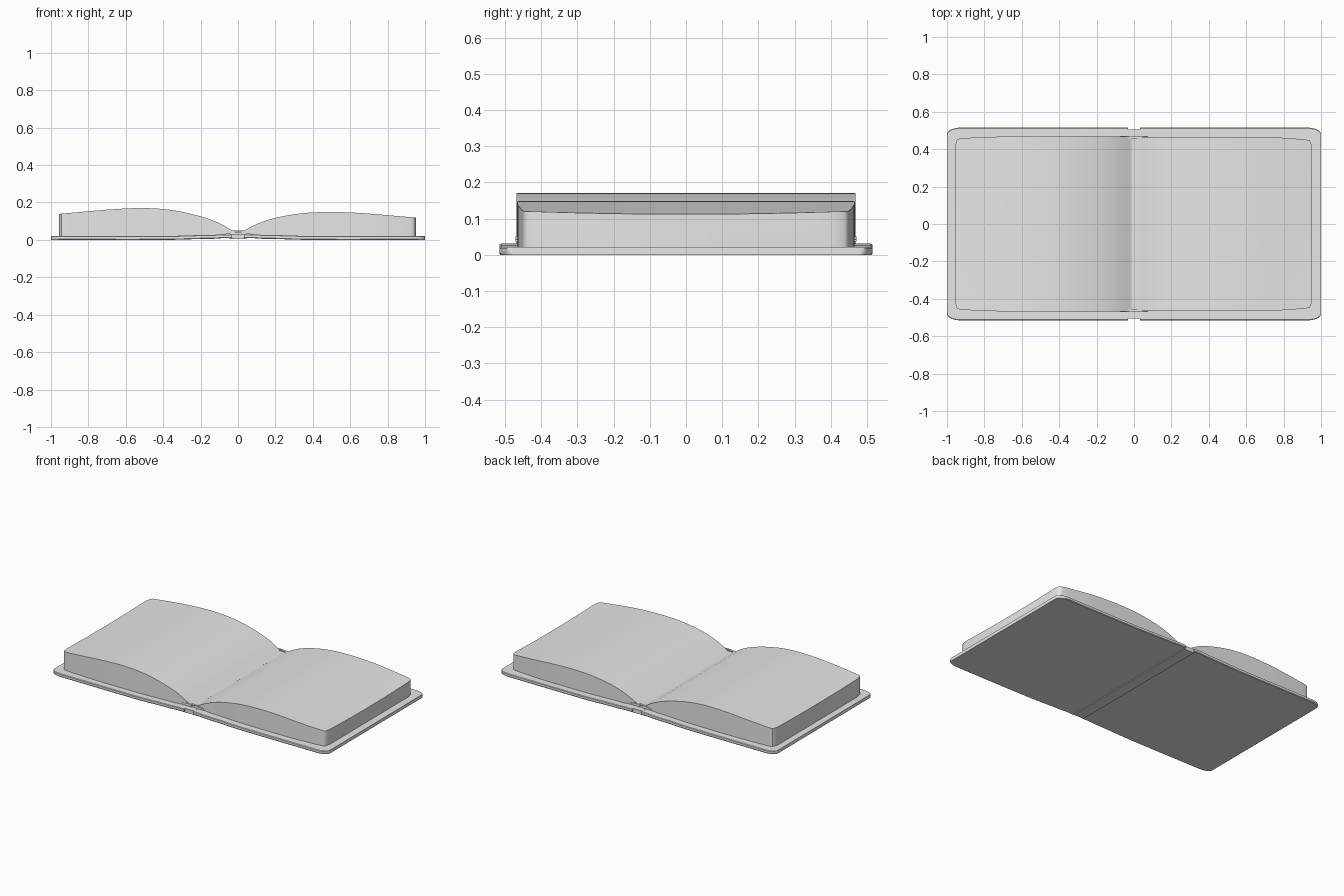
import bpy, bmesh, math

cube = bpy.data.objects.get("Cube")
if cube:
    bpy.data.objects.remove(cube, do_unlink=True)

grey = bpy.data.materials.new("plain grey")
grey.use_nodes = True
grey.diffuse_color = (0.8, 0.8, 0.8, 1)
grey.node_tree.nodes["Principled BSDF"].inputs["Base Color"].default_value = (0.8, 0.8, 0.8, 1)


def curve(points, x):
    """Smooth value at x through (position, value) points."""
    n = len(points)
    x = min(max(x, points[0][0]), points[-1][0])

    def slope(i):
        a, b = points[max(i - 1, 0)], points[min(i + 1, n - 1)]
        return (b[1] - a[1]) / (b[0] - a[0])

    i = next(k for k in range(n - 1) if x <= points[k + 1][0])
    (x0, v0), (x1, v1) = points[i], points[i + 1]
    w = x1 - x0
    t = (x - x0) / w
    return (v0 * (1 + 2 * t) * (1 - t) ** 2 + slope(i) * w * t * (1 - t) ** 2
            + v1 * t * t * (3 - 2 * t) - slope(i + 1) * w * t * t * (1 - t))


def loft(name, rings):
    """Skin a row of matching closed rings and cap both ends."""
    bm = bmesh.new()
    rows = [[bm.verts.new(p) for p in ring] for ring in rings]
    for a, b in zip(rows, rows[1:]):
        for i in range(len(a)):
            j = (i + 1) % len(a)
            bm.faces.new((a[i], a[j], b[j], b[i]))
    bm.faces.new(rows[0])
    bm.faces.new(rows[-1])
    bmesh.ops.recalc_face_normals(bm, faces=bm.faces)
    mesh = bpy.data.meshes.new(name)
    bm.to_mesh(mesh)
    bm.free()
    mesh.materials.append(grey)
    mesh.shade_smooth()
    mesh.set_sharp_from_angle(angle=math.radians(35))
    obj = bpy.data.objects.new(name, mesh)
    bpy.context.collection.objects.link(obj)
    return obj


def columns(start, end, count, dense):
    """Stations from start to end, packed closer near the outer end."""
    return [start + (end - start) * (1 - (1 - i / count) ** dense) for i in range(count + 1)]


# Cover boards: rounded outer corners, lifting slightly into the hinge
LIFT = [(0.03, 0.008), (0.06, 0.012), (0.1, 0.007), (0.2, 0.005), (0.38, 0), (1, 0)]


def board(name, side):
    rings = []
    for x in columns(0.033, 1, 40, 2):
        bend = max(0, 1 - (1 - x) / 0.07)
        half = 0.515 - 0.035 * (1 - math.sqrt(max(0, 1 - bend ** 2)))
        low = curve(LIFT, x)
        high = low + 0.021
        rings.append([(side * x, y, z) for y, z in (
            (-half + 0.003, low), (half - 0.003, low), (half, low + 0.004), (half, high - 0.003),
            (half - 0.004, high), (-half + 0.004, high), (-half, high - 0.003), (-half, low + 0.004))])
    loft(name, rings)


board("left_cover", 1)
board("right_cover", -1)


# Page blocks: arched top, soft fore-edge corners, slight dip at mid edge
def pages(name, side, top, width, dip):
    rings = []
    rows = 12
    for x in columns(0.012, width[-1][0], 44, 1.6):
        half = curve(width, x)
        low = curve(LIFT, x) + 0.02
        high = max(curve(top, x), low + 0.004)
        ring = [(side * x, -half, low), (side * x, half, low)]
        for i in range(rows + 1):
            s = 1 - 2 * i / rows
            sag = dip * max(0, (x - 0.5) / 0.45) ** 2 * (1 - s * s)
            ring.append((side * x, s * half, high - sag))
        rings.append(ring)
    loft(name, rings)


pages("left_pages", 1,
      [(0.01, 0.04), (0.04, 0.054), (0.1, 0.085), (0.2, 0.118), (0.35, 0.143),
       (0.5, 0.149), (0.65, 0.144), (0.8, 0.132), (0.952, 0.119)],
      [(0.01, 0.465), (0.7, 0.465), (0.85, 0.457), (0.93, 0.449), (0.945, 0.438), (0.952, 0.405)], 0.007)
pages("right_pages", -1,
      [(0.01, 0.04), (0.04, 0.056), (0.1, 0.09), (0.2, 0.126), (0.35, 0.159),
       (0.5, 0.17), (0.65, 0.165), (0.8, 0.153), (0.957, 0.139)],
      [(0.01, 0.467), (0.7, 0.467), (0.85, 0.462), (0.935, 0.456), (0.95, 0.446), (0.957, 0.41)], 0.005)


# Straight bars running front to back
def bar(name, half_x, y0, y1, z0, z1):
    loft(name, [[(-half_x, y, z0), (half_x, y, z0), (half_x, y, z1), (-half_x, y, z1)]
                for y in (y0, y1)])


bar("spine", 0.036, -0.504, 0.504, 0.004, 0.03)
bar("gutter_strip", 0.014, -0.462, 0.462, 0.028, 0.042)

# Headbands: thin arched ribbons at both ends of the spine
for label, end in (("front", -1), ("back", 1)):
    rings = []
    for i in range(17):
        x = -0.075 + 0.15 * i / 16
        z = 0.036 + 0.009 * math.cos(x / 0.075 * math.pi / 2)
        rings.append([(x, end * y, z + dz) for y, dz in
                      ((0.457, 0), (0.471, 0), (0.471, 0.006), (0.457, 0.006))])
    loft(label + "_headband", rings)
